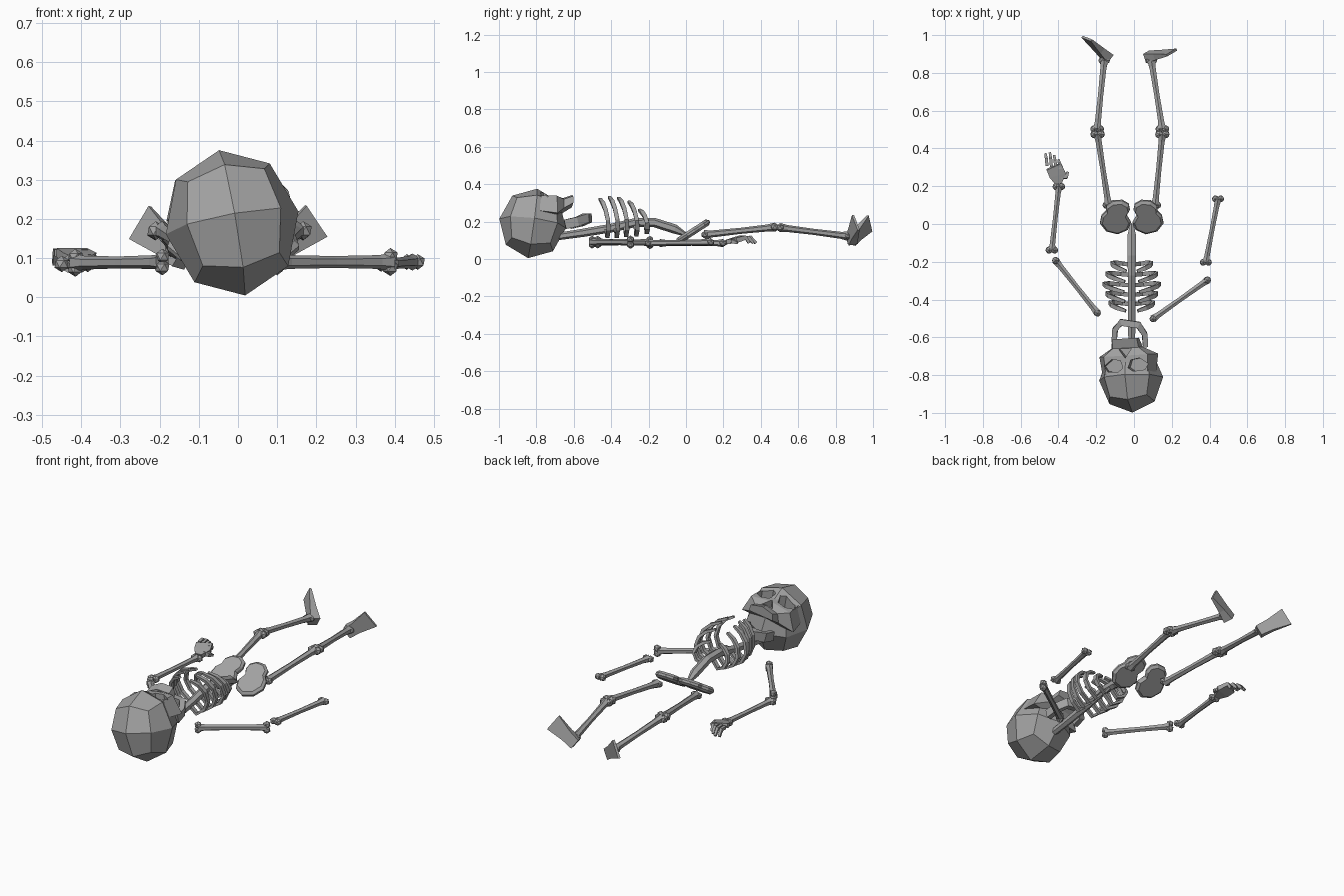
import bpy, bmesh, math
from mathutils import Vector, Matrix

if "Cube" in bpy.data.objects:
    bpy.data.objects.remove(bpy.data.objects["Cube"])

bone_mat = bpy.data.materials.new("bone_grey")
bone_mat.use_nodes = True
GREY = (0.36, 0.36, 0.36, 1)
bone_mat.diffuse_color = GREY
for node in bone_mat.node_tree.nodes:
    if node.type == 'BSDF_PRINCIPLED':
        node.inputs["Base Color"].default_value = GREY

MID = -0.012  # x of the body's centre line


def finish(bm, name):
    bmesh.ops.recalc_face_normals(bm, faces=bm.faces)
    mesh = bpy.data.meshes.new(name)
    bm.to_mesh(mesh)
    bm.free()
    mesh.materials.append(bone_mat)
    obj = bpy.data.objects.new(name, mesh)
    bpy.context.collection.objects.link(obj)
    return obj


def loft(bm, rings):
    """Skin closed rings of points and cap both ends."""
    rings = [[bm.verts.new(p) for p in ring] for ring in rings]
    n = len(rings[0])
    for r0, r1 in zip(rings, rings[1:]):
        for i in range(n):
            j = (i + 1) % n
            bm.faces.new((r0[i], r0[j], r1[j], r1[i]))
    bm.faces.new(rings[0])
    bm.faces.new(rings[-1])


def tube(bm, path, radii, sides=6, up=(0, 0, 1)):
    """Tube along a path; each radius is (width, thickness along up)."""
    pts = [Vector(p) for p in path]
    k = math.sqrt(2) if sides == 4 else 1
    rings = []
    for i, p in enumerate(pts):
        t = (pts[min(i + 1, len(pts) - 1)] - pts[max(i - 1, 0)]).normalized()
        side = t.cross(Vector(up)).normalized()
        high = side.cross(t)
        w, h = radii[i]
        angles = [math.tau * (j + 0.5) / sides for j in range(sides)]
        rings.append([p + k * (side * w * math.cos(a) + high * h * math.sin(a)) for a in angles])
    loft(bm, rings)


def bone(name, a, b, r=0.016, lobe=(0, 0, 1), knobs=(0.02, 0.021)):
    """Long bone: waisted shaft with a pair of knuckles at each end."""
    a, b = Vector(a), Vector(b)
    bm = bmesh.new()
    stops = (0, 0.1, 0.5, 0.9, 1)
    sizes = (1.45, 1.1, 0.95, 1.1, 1.45)
    tube(bm, [a.lerp(b, s) for s in stops], [(r * s, r * s) for s in sizes])
    for end, k in zip((a, b), knobs):
        for sign in (-1, 1):
            place = Matrix.Translation(end + Vector(lobe).normalized() * sign * k * 0.7)
            bmesh.ops.create_icosphere(bm, subdivisions=1, radius=k, matrix=place)
    return finish(bm, name)


def boolean(target, tool, operation):
    mod = target.modifiers.new(operation.lower(), 'BOOLEAN')
    mod.object, mod.operation, mod.solver = tool, operation, 'EXACT'
    bpy.context.view_layer.objects.active = target
    bpy.ops.object.modifier_apply(modifier=mod.name)
    bpy.data.objects.remove(tool)


# Skull: faceted cranium tipped back, with a face block joined on
bm = bmesh.new()
bmesh.ops.create_cube(bm, size=2)
bmesh.ops.subdivide_edges(bm, edges=bm.edges[:], cuts=1, use_grid_fill=True)
for v in bm.verts:
    v.co.normalize()
bmesh.ops.scale(bm, vec=(0.172, 0.18, 0.19), verts=bm.verts)
bmesh.ops.rotate(bm, matrix=Matrix.Rotation(-0.14, 3, 'X'), verts=bm.verts)
skull = finish(bm, "skull")

bm = bmesh.new()
face_sections = [  # y, top half width, bottom half width, top z, bottom z
    (0.0, 0.11, 0.14, 0.15, 0.05), (0.125, 0.118, 0.158, 0.148, 0.03),
    (0.165, 0.07, 0.085, 0.138, 0.07), (0.215, 0.066, 0.072, 0.155, 0.1)]
loft(bm, [[(-t, y, zt - 0.018), (0, y, zt), (t, y, zt - 0.018), (b, y, zb), (-b, y, zb)]
          for y, t, b, zt, zb in face_sections])
boolean(skull, finish(bm, "face_block"), 'UNION')

# Eye sockets and nose opening
eye = [(0.014, 0.06), (0.04, 0.04), (0.1, 0.045), (0.118, 0.075), (0.075, 0.108), (0.028, 0.1)]
nose = [(0, 0.112), (0.034, 0.16), (-0.034, 0.16)]
for outline in (eye, [(-x, y) for x, y in eye], nose):
    bm = bmesh.new()
    loft(bm, [[(x, y, z) for x, y in outline] for z in (0.085, 0.3)])
    boolean(skull, finish(bm, "socket_cutter"), 'DIFFERENCE')
skull.matrix_world = (Matrix.Translation((-0.015, -0.82, 0.19))
                      @ Matrix.Rotation(0.06, 4, 'Z') @ Matrix.Rotation(-0.17, 4, 'Y'))

# Lower jaw: open band
bm = bmesh.new()
jaw_path = []
for x, y, z in [(-0.083, -0.635, 0.185), (-0.078, -0.57, 0.2), (-0.045, -0.528, 0.22),
                (0.045, -0.528, 0.22), (0.078, -0.57, 0.2), (0.083, -0.635, 0.185)]:
    jaw_path.append((x - 0.022, y - x * 0.15, z))
tube(bm, jaw_path, [(0.014, 0.025)] * 2 + [(0.018, 0.024)] * 2 + [(0.014, 0.025)] * 2, sides=4)
finish(bm, "lower_jaw")

# Spine
bm = bmesh.new()
spine = [(-0.72, 0.115), (-0.55, 0.14), (-0.4, 0.165), (-0.27, 0.195),
         (-0.17, 0.195), (-0.06, 0.16), (0.0, 0.13)]
sizes = (0.019, 0.022, 0.023, 0.024, 0.025, 0.025, 0.01)
tube(bm, [(MID, y, z) for y, z in spine], [(s, s) for s in sizes])
finish(bm, "spine")

# Ribs: y, half width, lowest z, highest z
ribs = [(-0.435, 0.115, 0.11, 0.325), (-0.385, 0.132, 0.11, 0.335), (-0.335, 0.147, 0.115, 0.33),
        (-0.28, 0.132, 0.12, 0.31), (-0.225, 0.105, 0.135, 0.265)]
for i, (y, w, low, high) in enumerate(ribs):
    for side, label in ((1, "left"), (-1, "right")):
        bm = bmesh.new()
        path = [(MID, y + 0.01, 0.165 + 0.007 * i)]
        for deg in (-65, -35, -5, 25, 50, 74):
            a = math.radians(deg)
            path.append((MID + side * w * math.cos(a),
                         y - 0.019 * math.sin(a) + 0.032 * math.cos(a) - 0.016,
                         (low + high) / 2 + (high - low) / 2 * math.sin(a)))
        tube(bm, path, [(0.008, 0.011)] * 6 + [(0.006, 0.008)], sides=4, up=(0, 1, 0))
        finish(bm, f"{label}_rib_{i + 1}")

# Hip plates: two-lobed outline with bevelled rims, tilted
hip = [(0.02, -0.075), (0.075, -0.103), (0.135, -0.085), (0.168, -0.035), (0.16, 0.012), (0.137, 0.04),
       (0.134, 0.075), (0.1, 0.105), (0.05, 0.108), (0.016, 0.085), (0.01, 0.05), (0.027, 0.015),
       (0.005, -0.03)]
centre = Vector((0.08, 0.0, 0.0))
for side, label in ((1, "left"), (-1, "right")):
    bm = bmesh.new()
    tilt = Matrix.Translation((MID, 0.035, 0.145)) @ Matrix.Rotation(math.radians(33), 4, 'X')
    rings = []
    for h, grow in ((-0.018, 0.86), (-0.006, 1), (0.006, 1), (0.018, 0.86)):
        ring = [centre + (Vector((x, s, 0)) - centre) * grow for x, s in hip]
        rings.append([tilt @ Vector((side * p.x, p.y, h)) for p in ring])
    loft(bm, rings)
    finish(bm, label + "_hip")

# Legs
ACROSS = (1, 0, 0)
bone("right_thigh_bone", (-0.135, 0.1, 0.13), (-0.193, 0.475, 0.17), 0.017, ACROSS, (0.02, 0.024))
bone("left_thigh_bone", (0.112, 0.1, 0.13), (0.15, 0.475, 0.17), 0.017, ACROSS, (0.02, 0.024))
bone("right_shin_bone", (-0.195, 0.502, 0.168), (-0.158, 0.865, 0.122), 0.017, ACROSS, (0.023, 0.019))
bone("left_shin_bone", (0.15, 0.502, 0.168), (0.092, 0.865, 0.122), 0.017, ACROSS, (0.023, 0.019))


def foot(name, heel, toe, wide):
    """Wedge that spreads and thins toward the toes."""
    bm = bmesh.new()
    h, t = Vector(heel), Vector(toe)
    tube(bm, [h, h.lerp(t, 0.4), t], [(0.026, 0.03), (0.018, 0.033), (0.006, 0.05)], 4, wide)
    finish(bm, name)


foot("right_foot", (-0.138, 0.88, 0.1), (-0.25, 0.982, 0.19), (0.5, -0.2, 0.8))
foot("left_foot", (0.072, 0.885, 0.1), (0.2, 0.908, 0.195), (-0.5, -0.3, 0.8))

# Arms
bone("right_upper_arm_bone", (-0.193, -0.472, 0.09), (-0.415, -0.193, 0.088))
bone("left_upper_arm_bone", (0.1, -0.502, 0.09), (0.389, -0.297, 0.09))
bone("right_forearm_bone", (-0.435, -0.138, 0.085), (-0.398, 0.198, 0.085), 0.015, ACROSS, (0.021, 0.021))
bone("left_forearm_bone", (0.38, -0.203, 0.085), (0.445, 0.133, 0.09), 0.015, ACROSS, (0.02, 0.02))

# Right hand: palm, four fingers and thumb
bm = bmesh.new()
tube(bm, [(-0.4, 0.215, 0.09), (-0.405, 0.26, 0.1), (-0.425, 0.305, 0.115)],
     [(0.018, 0.012), (0.044, 0.014), (0.042, 0.011)], sides=4)
finish(bm, "right_palm")
for i, reach in enumerate((0.062, 0.072, 0.062, 0.045)):
    base = Vector((-0.46 + 0.023 * i, 0.3 + 0.005 * (1.5 - i), 0.113))
    bm = bmesh.new()
    tube(bm, [base, base + Vector((-0.004, reach * 0.6, 0.003)), base + Vector((-0.008, reach, -0.028))],
         [(0.008, 0.009), (0.008, 0.009), (0.006, 0.007)], sides=4)
    finish(bm, f"right_finger_{i + 1}")
bm = bmesh.new()
tube(bm, [(-0.385, 0.25, 0.1), (-0.36, 0.25, 0.095), (-0.35, 0.275, 0.085)],
     [(0.011, 0.01), (0.011, 0.01), (0.006, 0.006)], sides=4)
finish(bm, "right_thumb")
